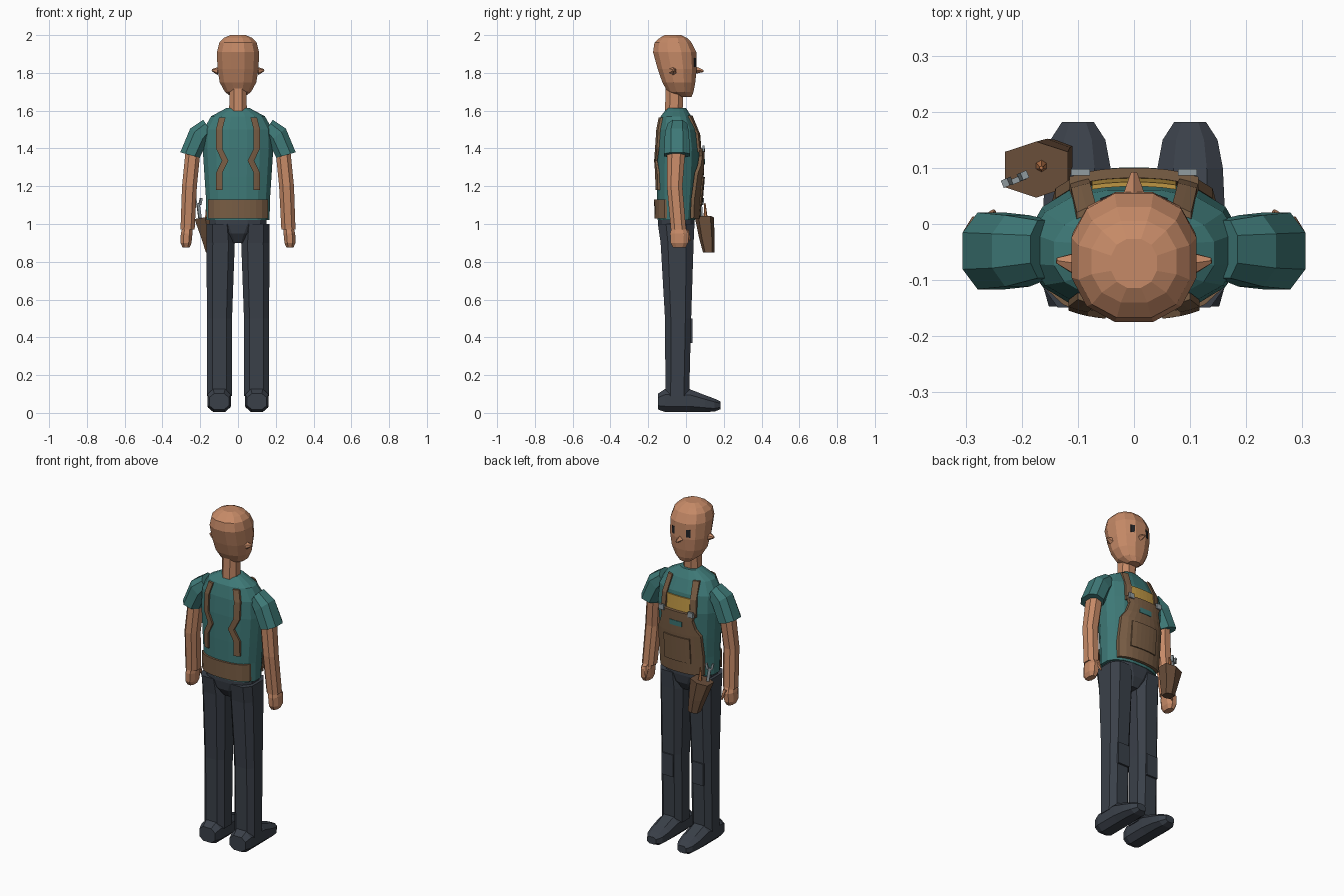
import bpy, bmesh, math
from mathutils import Vector

if "Cube" in bpy.data.objects:
    bpy.data.objects.remove(bpy.data.objects["Cube"])


def srgb(r, g, b):
    f = lambda c: (c / 255 / 12.92) if c < 11 else ((c / 255 + 0.055) / 1.055) ** 2.4
    return (f(r), f(g), f(b), 1)


MATS = {}
for mname, c in {"skin": (198, 138, 103), "teal_cloth": (62, 121, 119), "dark_trousers": (58, 64, 73),
                 "apron_brown": (122, 94, 69), "pouch_brown": (104, 77, 57), "mustard": (190, 150, 68),
                 "steel": (145, 156, 160), "eye_dark": (35, 35, 38), "handle_orange": (192, 122, 76)}.items():
    MATS[mname] = bpy.data.materials.new(mname)
    MATS[mname].diffuse_color = srgb(*c)


def finish(name, bm, mat):
    bmesh.ops.recalc_face_normals(bm, faces=bm.faces)
    me = bpy.data.meshes.new(name)
    bm.to_mesh(me)
    bm.free()
    me.materials.append(MATS[mat])
    ob = bpy.data.objects.new(name, me)
    bpy.context.collection.objects.link(ob)
    return ob


def loft(name, mat, rings, n=8, p=2.4, axis="z", mirror=1):
    """Rings of (centre_x, centre_v, height, half_x, half_v, x_slope) skinned into a capped tube."""
    bm = bmesh.new()
    loops = []
    for cx, cv, h, hx, hv, *k in rings:
        loop = []
        for i in range(n):
            a = 2 * math.pi * (i + 0.5) / n
            c, s = math.cos(a), math.sin(a)
            dx = hx * math.copysign(abs(c) ** (2 / p), c)
            dv = hv * math.copysign(abs(s) ** (2 / p), s)
            x, v, w = (cx + dx) * mirror, cv + dv, h + (k[0] * dx if k else 0)
            loop.append(bm.verts.new((x, v, w) if axis == "z" else (x, w, v)))
        loops.append(loop)
    for a, b in zip(loops, loops[1:]):
        for i in range(n):
            bm.faces.new((a[i], a[(i + 1) % n], b[(i + 1) % n], b[i]))
    bm.faces.new(loops[0])
    bm.faces.new(loops[-1])
    return finish(name, bm, mat)


def box(name, mat, loc, size, rot=(0, 0, 0)):
    bm = bmesh.new()
    bmesh.ops.create_cube(bm, size=1)
    bmesh.ops.scale(bm, vec=size, verts=bm.verts)
    ob = finish(name, bm, mat)
    ob.location, ob.rotation_euler = loc, rot
    return ob


def spike(name, mat, base, tip, r, n=4):
    bm = bmesh.new()
    d = Vector(tip) - Vector(base)
    bmesh.ops.create_cone(bm, cap_ends=True, segments=n, radius1=r, radius2=r * 0.25, depth=d.length)
    ob = finish(name, bm, mat)
    ob.location = (Vector(base) + Vector(tip)) / 2
    ob.rotation_euler = d.to_track_quat("Z", "Y").to_euler()
    return ob


# Torso profile: height, half width, back y, front y
TORSO = [(1.02, .170, -.152, .05), (1.13, .172, -.155, .06), (1.25, .180, -.157, .07), (1.40, .190, -.157, .076),
         (1.50, .185, -.15, .062), (1.57, .145, -.135, .03), (1.615, .06, -.10, .0)]
loft("shirt_body", "teal_cloth", [(0, (b + f) / 2, z, hx, (f - b) / 2) for z, hx, b, f in TORSO], n=16)


def torso_y(x, z, side):
    for a, b in zip(TORSO, TORSO[1:]):
        if z <= b[0] or b is TORSO[-1]:
            t = min(1, max(0, (z - a[0]) / (b[0] - a[0])))
            hx, yb, yf = (a[i] + (b[i] - a[i]) * t for i in (1, 2, 3))
            break
    r = max(0, 1 - min(1, abs(x) / hx) ** 2.4) ** (1 / 2.4)
    return (yb + yf) / 2 + side * r * (yf - yb) / 2


def plate(name, mat, rows, side, off, thick, cols=6):
    """Cloth piece hugging the torso; rows of (z, x0, x1)."""
    bm = bmesh.new()
    grid = []
    for z, x0, x1 in rows:
        xs = [x0 + (x1 - x0) * i / cols for i in range(cols + 1)]
        grid.append([[bm.verts.new((x, torso_y(x, z, side) + side * o, z)) for x in xs]
                     for o in (off, off - thick)])
    for a, b in zip(grid, grid[1:]):
        for s in (0, 1):
            for i in range(cols):
                bm.faces.new((a[s][i], a[s][i + 1], b[s][i + 1], b[s][i]))
        for i in (0, cols):
            bm.faces.new((a[0][i], b[0][i], b[1][i], a[1][i]))
    for g in (grid[0], grid[-1]):
        for i in range(cols):
            bm.faces.new((g[0][i], g[0][i + 1], g[1][i + 1], g[1][i]))
    return finish(name, bm, mat)


# Apron: front bib, pocket, back belt
plate("apron_bib", "apron_brown", [(1.03, -.14, .14), (1.13, -.145, .145), (1.27, -.14, .14), (1.31, -.115, .115),
                                   (1.36, -.10, .10), (1.40, -.115, .115)], 1, .024, .018, 8)
plate("apron_pocket", "apron_brown", [(1.10, -.085, .085), (1.25, -.085, .085)], 1, .030, .012)
plate("bib_slot", "teal_cloth", [(1.315, -.04, .04), (1.345, -.04, .04)], 1, .027, .006, 4)
plate("bib_panel", "mustard", [(1.36, -.075, .075), (1.48, -.075, .075)], 1, .010, .008)
plate("back_belt", "apron_brown", [(1.03, -.158, .158), (1.13, -.158, .158)], -1, .014, .012, 10)

# Head and neck
loft("neck", "skin", [(0, -.065, 1.59, .05, .05), (0, -.06, 1.73, .048, .05)], n=8)
HEAD = [(1.672, .035, -.035, .03), (1.70, .072, -.10, .042), (1.75, .1, -.128, .052), (1.82, .112, -.153, .06),
        (1.91, .115, -.178, .058), (1.96, .102, -.17, .033), (1.985, .078, -.142, .008), (2.0, .042, -.115, -.025)]
loft("head", "skin", [(0, (b + f) / 2, z, hx, (f - b) / 2) for z, hx, b, f in HEAD], n=12, p=2.25)
spike("nose", "skin", (0, .045, 1.815), (0, .092, 1.81), .022)

for m, s in ((1, "right"), (-1, "left")):
    # Face details
    box(s + "_eye", "eye_dark", (m * .048, .046, 1.855), (.024, .008, .045), (0, 0, -m * .35))
    spike(s + "_ear", "skin", (m * .105, -.07, 1.81), (m * .138, -.065, 1.815), .022, 6)
    # Sleeve, arm and hand
    loft(s + "_sleeve", "teal_cloth", [(.16, -.045, 1.515, .026, .055, 1.5), (.208, -.048, 1.47, .048, .068, .8),
                                       (.254, -.048, 1.365, .055, .073, .28)], mirror=m)
    loft(s + "_arm", "skin", [(.235, -.05, 1.42, .042, .052), (.257, -.06, 1.2, .042, .044),
                              (.267, -.04, .97, .040, .043)], mirror=m)
    loft(s + "_hand", "skin", [(.267, -.04, .985, .028, .038), (.272, -.035, .95, .033, .052),
                               (.275, -.035, .90, .031, .05), (.275, -.035, .875, .02, .035)], mirror=m)
    spike(s + "_thumb", "skin", (m * .262, .0, .965), (m * .25, .022, .91), .017, 6)
    # Trouser leg, knee patch, shoe
    loft(s + "_leg", "dark_trousers", [(.099, -.046, .09, .070, .066), (.098, -.042, .5, .070, .073),
                                       (.092, -.047, .9, .079, .092), (.097, -.052, 1.0, .074, .102)],
         p=3, mirror=m)
    box(s + "_knee_patch", "dark_trousers", (m * .1, .029, .435), (.075, .012, .13))
    loft(s + "_shoe", "dark_trousers", [(.1, .06, -.147, .055, .045), (.1, .066, -.11, .066, .065),
                                        (.1, .065, .02, .066, .064), (.1, .05, .1, .062, .047),
                                        (.1, .041, .15, .052, .037), (.1, .04, .182, .03, .022)],
         p=2.6, axis="y", mirror=m)
    # Apron straps, front and back, with buckle
    back = [(1.18, .10), (1.27, .10), (1.335, .068), (1.40, .10), (1.50, .10), (1.565, .083)]
    for label, side, path in (("back", -1, back), ("front", 1, [(1.38, .098), (1.48, .095), (1.575, .085)])):
        plate(f"{s}_{label}_strap", "apron_brown",
              [(z, m * (x - .017), m * (x + .017)) for z, x in path], side, .014, .012, 2)
    box(s + "_buckle", "steel", (m * .095, torso_y(.095, 1.4, 1) + .026, 1.40), (.034, .012, .03))

# Hips
loft("hips", "dark_trousers", [(0, -.05, .90, .05, .06), (0, -.052, .95, .10, .092), (0, -.052, 1.0, .155, .1),
                               (0, -.052, 1.035, .155, .1)], n=12)

# Tool pouch with tools
loft("tool_pouch", "pouch_brown", [(-.14, .12, .85, .033, .030, 0), (-.155, .11, .93, .045, .042, 0),
                                   (-.174, .097, 1.035, .062, .050, .15)], n=6, p=3)
spike("tool_handle", "handle_orange", (-.165, .105, 1.0), (-.165, .1, 1.11), .014, 6)
box("wrench_shaft", "steel", (-.205, .08, 1.06), (.016, .01, .10), (0, -.15, .4))
for dx in (-.014, .014):
    box("wrench_jaw", "steel", (-.212 + dx, .08 + dx * .4, 1.12), (.012, .014, .035), (0, dx * 15, .4))

for m in bpy.data.materials:
    if m.users and not m.is_grease_pencil:
        m.use_nodes = True
        m.node_tree.nodes["Principled BSDF"].inputs["Base Color"].default_value = m.diffuse_color
